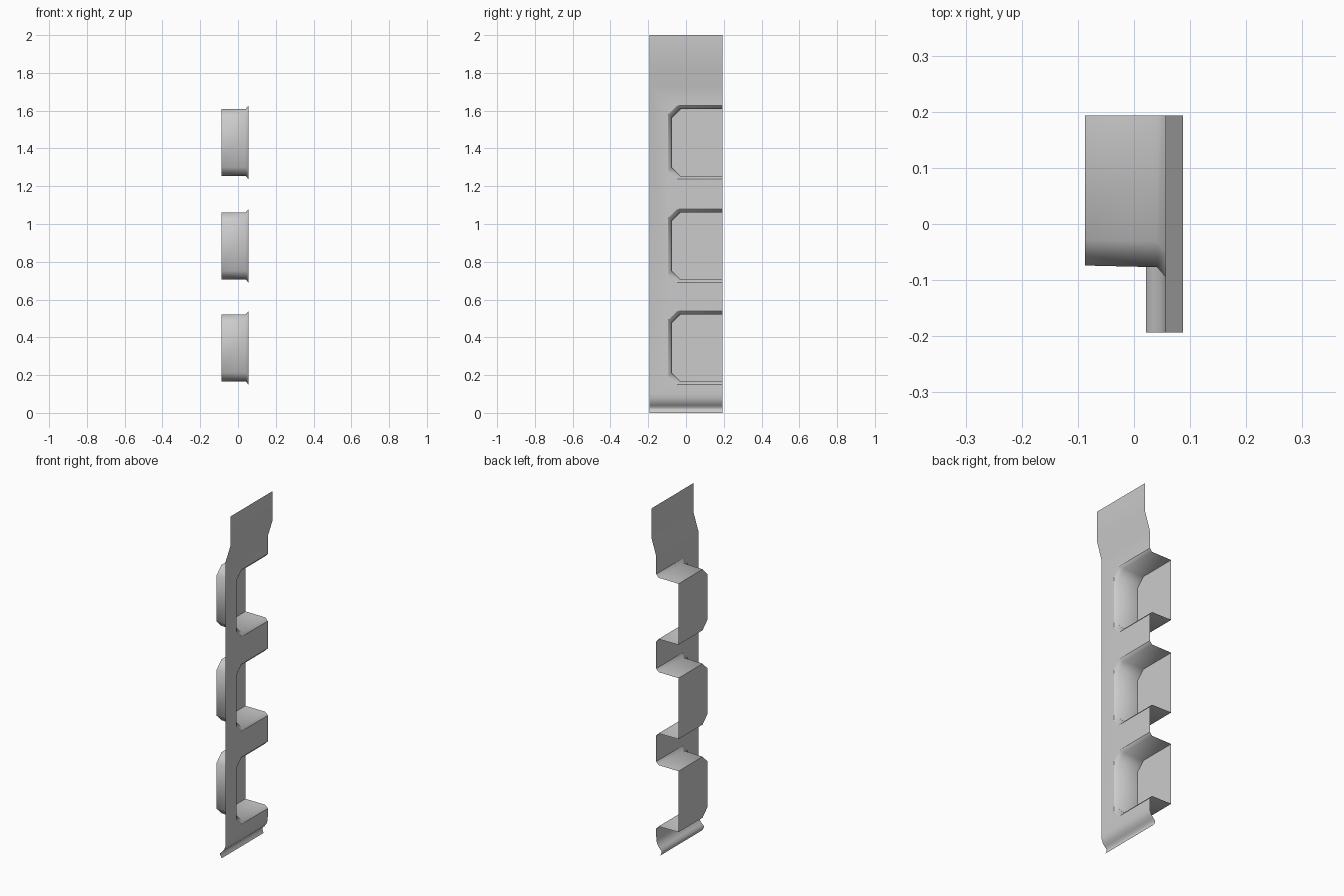
import bpy, bmesh, math

cube = bpy.data.objects.get("Cube")
if cube:
    bpy.data.objects.remove(cube, do_unlink=True)

# Single sheet-metal material
grey = bpy.data.materials.new("light grey metal")
grey.use_nodes = True
colour = (0.6, 0.6, 0.6, 1.0)
grey.diffuse_color = colour
grey.node_tree.nodes["Principled BSDF"].inputs["Base Color"].default_value = colour

HALF_DEPTH = 0.193
SHEET_X, WALL_X, FLOOR_X = 0.056, 0.041, -0.087
POCKETS = {"lower": 0.344, "middle": 0.884, "upper": 1.432}
FLAT_BOTTOM, FLAT_TOP = 0.1, 1.73


def outline(x, centre, side, half):
    """Open chamfered pocket outline, from the back edge round to the back edge."""
    c = 0.046
    lower = [(HALF_DEPTH, -half), (side + c, -half), (side, c - half)]
    upper = [(y, -z) for y, z in reversed(lower)]
    return [(x, y, centre + z) for y, z in lower + upper]


def mouth(centre):
    return outline(SHEET_X, centre, -0.094, 0.195)


def strip(bm, row_a, row_b):
    for i in range(len(row_a) - 1):
        bm.faces.new((row_a[i], row_a[i + 1], row_b[i + 1], row_b[i]))


def finish(name, bm):
    mesh = bpy.data.meshes.new(name)
    bm.to_mesh(mesh)
    bm.free()
    mesh.materials.append(grey)
    obj = bpy.data.objects.new(name, mesh)
    bpy.context.collection.objects.link(obj)
    bpy.ops.object.select_all(action='DESELECT')
    obj.select_set(True)
    bpy.context.view_layer.objects.active = obj
    bpy.ops.object.shade_smooth_by_angle(angle=math.radians(50))


# Flat comb-shaped sheet with the three openings cut in from the back edge
bm = bmesh.new()
front_low = bm.verts.new((SHEET_X, -HALF_DEPTH, FLAT_BOTTOM))
back_low = bm.verts.new((SHEET_X, HALF_DEPTH, FLAT_BOTTOM))
back_high = bm.verts.new((SHEET_X, HALF_DEPTH, FLAT_TOP))
front_high = bm.verts.new((SHEET_X, -HALF_DEPTH, FLAT_TOP))
notches = [bm.verts.new(p) for z in POCKETS.values() for p in mouth(z)]
bm.faces.new([front_low, back_low] + notches + [back_high, front_high])

# Offset top flange and curled bottom lip, swept along the depth
top_bend = [(0.087, 1.83), (0.087, 2.0)]
bottom_lip = [(0.054, 0.075), (0.046, 0.055), (0.034, 0.04),
              (0.021, 0.027), (0.021, 0.018), (0.03, 0.0)]
for start, profile, flip in (((front_high, back_high), top_bend, False),
                             ((front_low, back_low), bottom_lip, True)):
    row = list(start)
    for x, z in profile:
        new = [bm.verts.new((x, s * HALF_DEPTH, z)) for s in (-1, 1)]
        strip(bm, *((new, row) if flip else (row, new)))
        row = new
finish("back_sheet", bm)

# Pressed pockets: flared rim, straight walls and flat floor, open at the back
for label, z in POCKETS.items():
    bm = bmesh.new()
    rings = [mouth(z),
             outline(WALL_X, z, -0.077, 0.178),
             outline(FLOOR_X, z, -0.074, 0.177)]
    rows = [[bm.verts.new(p) for p in ring] for ring in rings]
    for a, b in zip(rows, rows[1:]):
        strip(bm, b, a)
    bm.faces.new(rows[-1])
    bmesh.ops.recalc_face_normals(bm, faces=bm.faces)
    # Normals face into the hollow, matching the sheet
    floor = max(bm.faces, key=lambda f: len(f.verts))
    if floor.normal.x < 0:
        bmesh.ops.reverse_faces(bm, faces=bm.faces)
    finish(label + "_pocket", bm)
